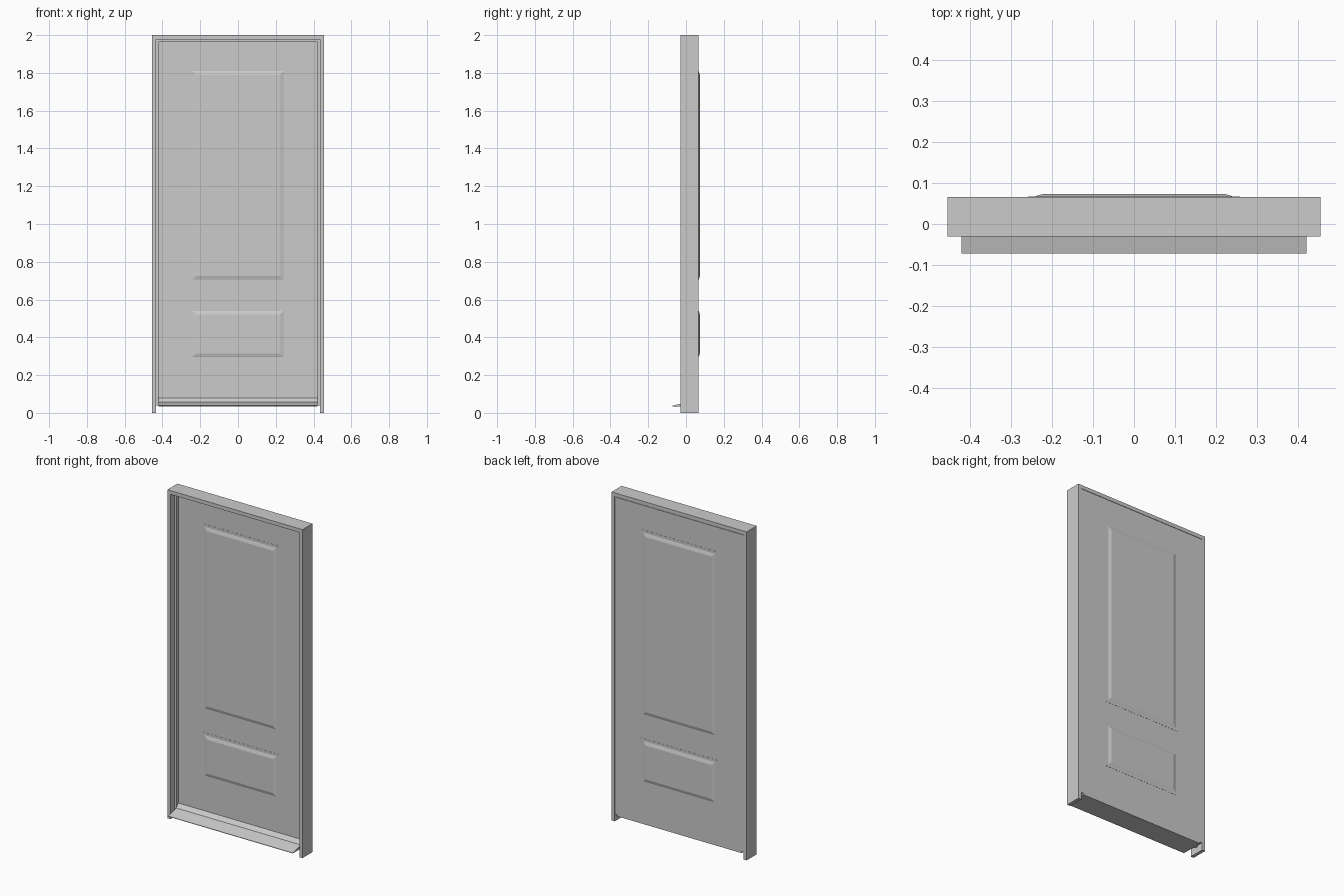
import bpy, bmesh

if "Cube" in bpy.data.objects:
    bpy.data.objects.remove(bpy.data.objects["Cube"])

W, H = 0.455, 2.0            # outer half width, height
Y0, Y1 = -0.030, 0.066       # frame depth
JAMB, STOP = 0.434, 0.420    # inner half widths of jamb and door stop
DOOR_Y = 0.026               # front face of the door leaf


def finish(name, bm):
    bmesh.ops.recalc_face_normals(bm, faces=bm.faces)
    mesh = bpy.data.meshes.new(name)
    bm.to_mesh(mesh)
    bm.free()
    obj = bpy.data.objects.new(name, mesh)
    bpy.context.collection.objects.link(obj)
    return obj


def extrude(name, profile, vec):
    """Solid from a closed 3D profile swept along vec."""
    bm = bmesh.new()
    face = bm.faces.new([bm.verts.new(p) for p in profile])
    new = bmesh.ops.extrude_face_region(bm, geom=[face])["geom"]
    verts = [v for v in new if isinstance(v, bmesh.types.BMVert)]
    bmesh.ops.translate(bm, verts=verts, vec=vec)
    return finish(name, bm)


def arch(name, outer, inner, top, inner_top, bottom, y0, y1):
    """Upside-down U shape: two uprights and a head."""
    pts = [(-outer, bottom), (-outer, top), (outer, top), (outer, bottom),
           (inner, bottom), (inner, inner_top), (-inner, inner_top), (-inner, bottom)]
    return extrude(name, [(x, y0, z) for x, z in pts], (0, y1 - y0, 0))


def raised_panel(name, z0, z1, y, side):
    """Stepped, bevelled field made of shrinking rectangles."""
    half = 0.258
    steps = [(0, -0.001), (0, 0.001), (0.017, 0.001), (0.022, 0.003), (0.036, 0.007)]
    bm = bmesh.new()
    rings = []
    for inset, height in steps:
        x, yy = half - inset, y + side * height
        rings.append([bm.verts.new(p) for p in (
            (-x, yy, z0 + inset), (x, yy, z0 + inset),
            (x, yy, z1 - inset), (-x, yy, z1 - inset))])
    for a, b in zip(rings, rings[1:]):
        for i in range(4):
            j = (i + 1) % 4
            bm.faces.new((a[i], a[j], b[j], b[i]))
    bm.faces.new(rings[-1])
    bm.faces.new(rings[0][::-1])
    return finish(name, bm)


# Frame and the stop the leaf closes against
arch("door_frame", W, JAMB, H, 1.977, 0.0, Y0, Y1)
arch("door_stop", JAMB, STOP, 1.977, 1.964, 0.038, 0.008, DOOR_Y)

# Leaf
leaf = [(-JAMB + 0.001, DOOR_Y, 0.045), (JAMB - 0.001, DOOR_Y, 0.045),
        (JAMB - 0.001, DOOR_Y, 1.975), (-JAMB + 0.001, DOOR_Y, 1.975)]
extrude("door_leaf", leaf, (0, Y1 - DOOR_Y, 0))

# Tall and short raised panels on both faces
for label, z0, z1 in (("upper", 0.688, 1.826), ("lower", 0.279, 0.557)):
    raised_panel(label + "_panel_front", z0, z1, DOOR_Y, -1)
    raised_panel(label + "_panel_back", z0, z1, Y1, 1)

# Sloping sill with a steeper ramp up to the leaf
sill = [(-0.072, 0.035), (-0.072, 0.038), (0.006, 0.057),
        (DOOR_Y, 0.080), (DOOR_Y, 0.045), (Y1, 0.045), (Y1, 0.035)]
extrude("sill", [(-STOP, y, z) for y, z in sill], (2 * STOP, 0, 0))
